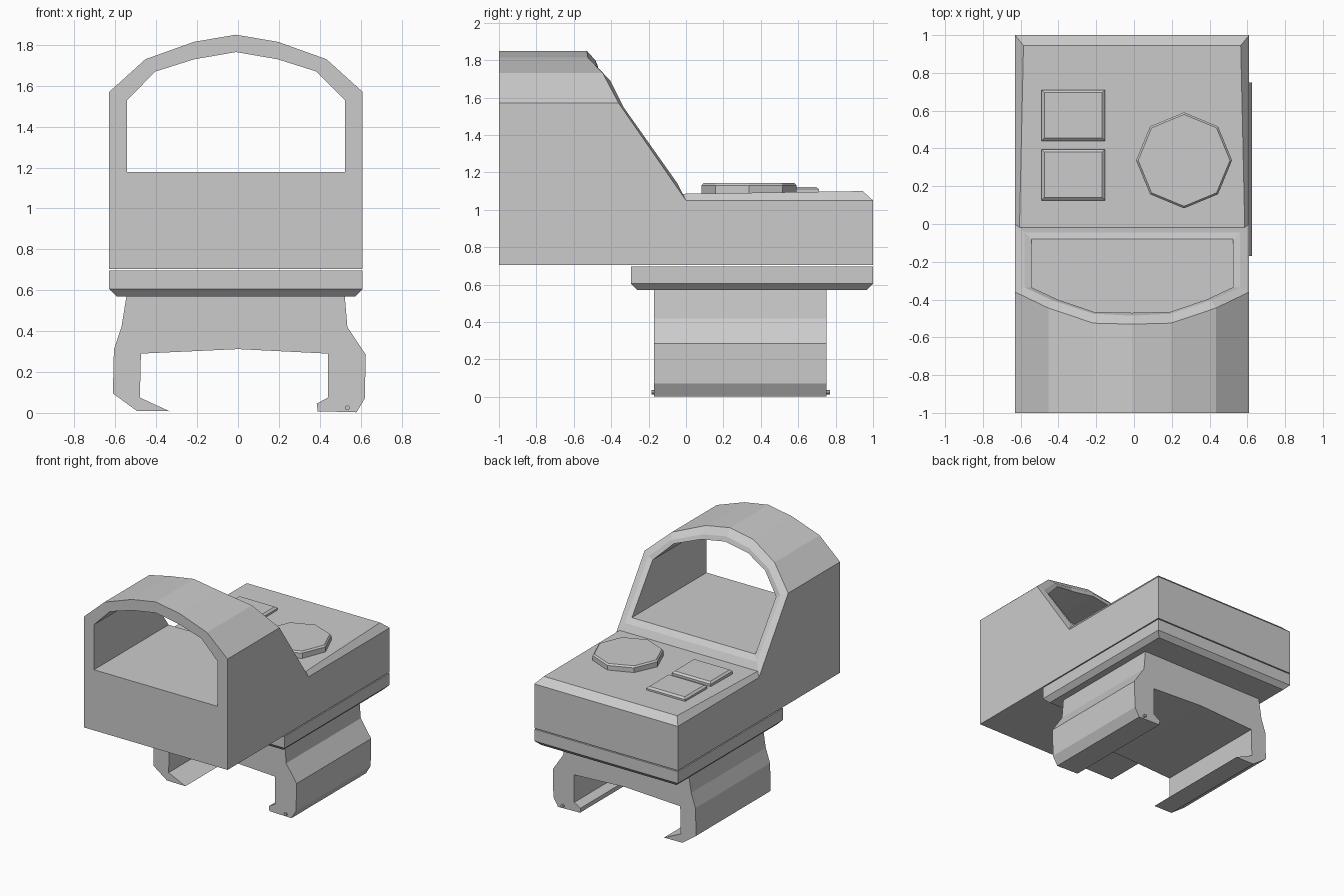
import bpy, bmesh, math

if "Cube" in bpy.data.objects:
    bpy.data.objects.remove(bpy.data.objects["Cube"])

CX = -0.01  # housing centre line


def loft(name, rings, loop=False):
    """Skin equal-length rings; cap the ends, or join last ring to first."""
    bm = bmesh.new()
    vs = [[bm.verts.new(p) for p in r] for r in rings]
    n = len(rings[0])
    for i in range(len(rings) if loop else len(rings) - 1):
        a, b = vs[i], vs[(i + 1) % len(rings)]
        for j in range(n):
            k = (j + 1) % n
            bm.faces.new((a[j], a[k], b[k], b[j]))
    if not loop:
        bm.faces.new(vs[0])
        bm.faces.new(vs[-1])
    bmesh.ops.recalc_face_normals(bm, faces=bm.faces)
    me = bpy.data.meshes.new(name)
    bm.to_mesh(me)
    bm.free()
    ob = bpy.data.objects.new(name, me)
    bpy.context.collection.objects.link(ob)
    return ob


def rect(hx, y0, y1, z, cx=CX):
    return [(cx - hx, y0, z), (cx + hx, y0, z), (cx + hx, y1, z), (cx - hx, y1, z)]


def arch(half):
    """Mirror a right-hand half arch (last point on the centre line)."""
    return [(CX + x, y, z) for x, y, z in half] + \
           [(CX - x, y, z) for x, y, z in half[-2::-1]]


def at_front(ring):
    return [(x, -1, z) for x, y, z in ring]


# lower housing block and chamfered rear deck
loft("housing_base", [rect(.62, -1, 1, .705), rect(.62, -1, 1, 1.05)])
deck = rect(.62, -.05, 1, 1.05)
deck_top = [(CX - .597, -.05, 1.085), (CX + .597, -.05, 1.085),
            (CX + .575, .945, 1.1), (CX - .575, .945, 1.1)]
loft("rear_deck", [deck, deck_top])

# arched hood with a slanted, chamfered rear rim
outer = arch([(.62, 0, 1.05), (.62, -.36, 1.57), (.443, -.445, 1.73),
              (.205, -.525, 1.815), (0, -.53, 1.85)])
rim = arch([(.57, -.045, 1.14), (.57, -.335, 1.55), (.42, -.405, 1.69),
            (.205, -.475, 1.765), (0, -.485, 1.80)])
inner = arch([(.533, -.08, 1.178), (.533, -.335, 1.53), (.394, -.40, 1.67),
              (.203, -.465, 1.73), (0, -.47, 1.765)])
loft("window_hood", [at_front(outer), outer, rim, inner, at_front(inner)], loop=True)

# mounting plate with chamfered underside
loft("mounting_plate", [rect(.585, -.26, .965, .57), rect(.62, -.295, 1, .605),
                        rect(.62, -.295, 1, .697)])

# rail clamp, slightly different jaw on each side
clamp = [(-.545, .575), (-.57, .42), (-.607, .31), (-.612, .095), (-.495, .01),
         (-.335, .008), (-.48, .075), (-.475, .29), (0, .312), (.44, .29),
         (.44, .075), (.385, .045), (.39, .008), (.58, .003), (.62, .07),
         (.625, .285), (.535, .42), (.522, .575)]
loft("rail_clamp", [[(x, y, z) for x, z in clamp] for y in (-.17, .75)])


def circle(cx, cy, r, z, n=8):
    return [(cx + r * math.cos(2 * math.pi * i / n),
             cy + r * math.sin(2 * math.pi * i / n), z) for i in range(n)]


# clamp pin
loft("clamp_pin", [[(.535 + x - .265, y, .025 + z - .335) for x, z, _ in
                    circle(.265, .335, .012, 0)] for y in (-.185, .77)])

# octagonal dial
loft("adjust_dial", [circle(.265, .337, .254, 1.06), circle(.265, .337, .254, 1.13),
                     circle(.265, .337, .243, 1.142)])

# two rectangular buttons
for label, y0 in (("rear", .44), ("front", .125)):
    loft(label + "_button", [rect(.168, y0, y0 + .27, 1.06, -.322),
                             rect(.168, y0, y0 + .27, 1.11, -.322),
                             rect(.153, y0 + .015, y0 + .255, 1.123, -.322)])
